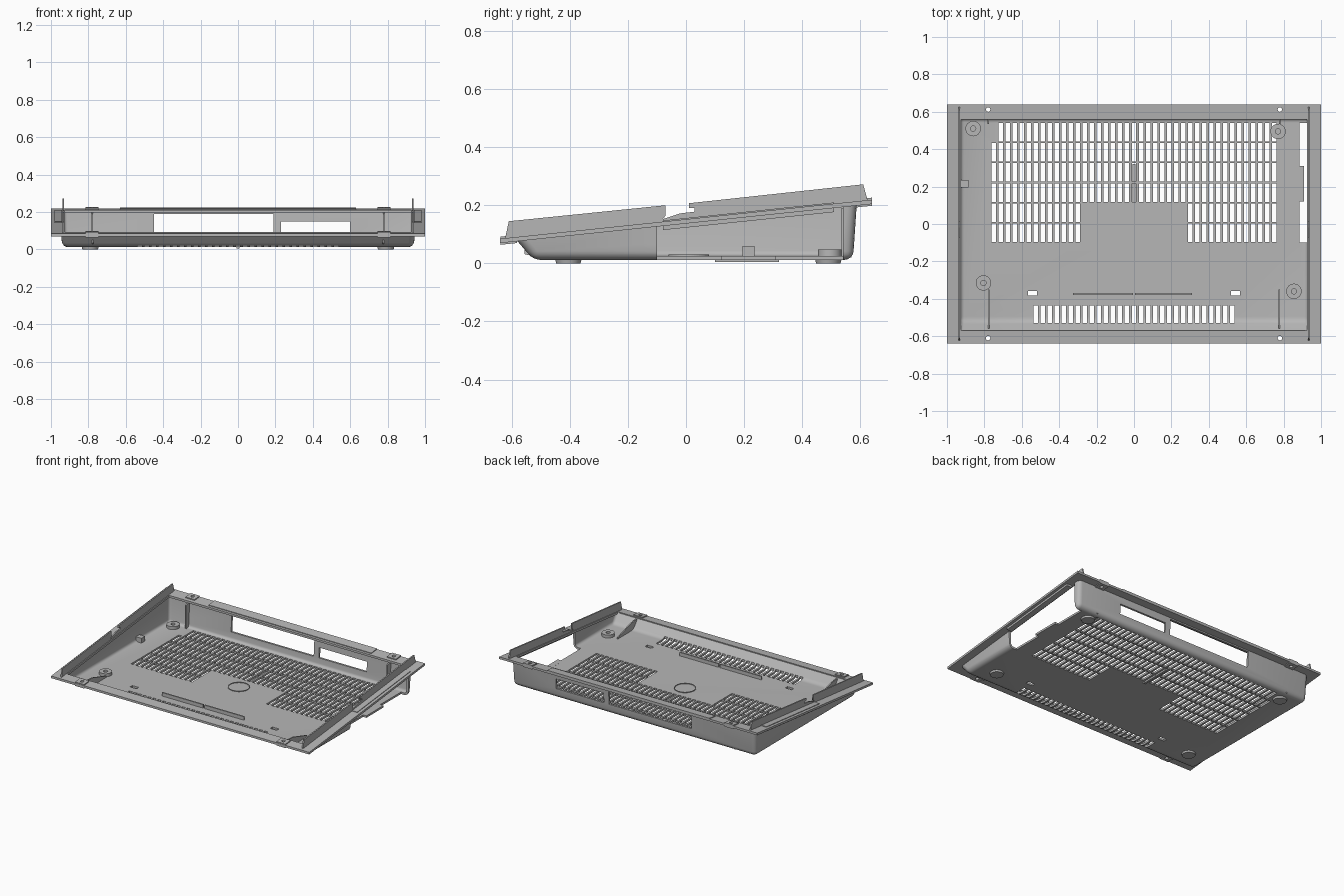
import bpy, bmesh
from math import radians
from mathutils import Matrix, Vector

if "Cube" in bpy.data.objects:
    bpy.data.objects.remove(bpy.data.objects["Cube"])

grey = bpy.data.materials.new("plastic_grey")
grey.use_nodes = True
COLOR = (0.47, 0.47, 0.47, 1)
grey.diffuse_color = COLOR
grey.node_tree.nodes["Principled BSDF"].inputs["Base Color"].default_value = COLOR


def rim_z(y):
    """Height of the tilted rim plane."""
    return 0.143 + 0.105 * y


def finish(bm, name):
    mesh = bpy.data.meshes.new(name)
    bm.to_mesh(mesh)
    bm.free()
    mesh.materials.append(grey)
    obj = bpy.data.objects.new(name, mesh)
    bpy.context.collection.objects.link(obj)
    return obj


def add_box(bm, x, y, z, tilt=False):
    verts = bmesh.ops.create_cube(bm, size=1)["verts"]
    for v in verts:
        i, j, k = (int(c > 0) for c in v.co)
        v.co = (x[i], y[j], z[k] + (rim_z(y[j]) if tilt else 0))


def box(name, x, y, z, tilt=False):
    bm = bmesh.new()
    add_box(bm, x, y, z, tilt)
    return finish(bm, name)


def add_cylinder(bm, x, y, z, r, segments=32, top=None):
    bmesh.ops.create_cone(bm, cap_ends=True, segments=segments, radius1=r,
                          radius2=top or r, depth=z[1] - z[0],
                          matrix=Matrix.Translation((x, y, (z[0] + z[1]) / 2)))


def plate(name, x, thickness, outline):
    """Upright plate: a (y, z) outline extruded along x."""
    bm = bmesh.new()
    face = bm.faces.new([bm.verts.new((x - thickness / 2, y, z)) for y, z in outline])
    ext = bmesh.ops.extrude_face_region(bm, geom=[face])
    moved = [g for g in ext["geom"] if isinstance(g, bmesh.types.BMVert)]
    bmesh.ops.translate(bm, vec=Vector((thickness, 0, 0)), verts=moved)
    bmesh.ops.recalc_face_normals(bm, faces=bm.faces)
    return finish(bm, name)


def apply(obj, kind, **settings):
    mod = obj.modifiers.new(kind, kind)
    for key, value in settings.items():
        setattr(mod, key, value)
    bpy.context.view_layer.objects.active = obj
    bpy.ops.object.modifier_apply(modifier=mod.name)


def cut(targets, cutter):
    cutter.hide_render = True
    for obj in targets:
        apply(obj, "BOOLEAN", operation="DIFFERENCE", solver="EXACT", object=cutter)
    bpy.data.objects.remove(cutter)


def smooth(obj):
    bpy.ops.object.select_all(action="DESELECT")
    obj.select_set(True)
    bpy.context.view_layer.objects.active = obj
    bpy.ops.object.shade_smooth_by_angle(angle=radians(30))


# Tray: open wedge shell with rounded bottom and corners
bm = bmesh.new()
bmesh.ops.create_cube(bm, size=1)
for v in bm.verts:
    side = 1 if v.co.x > 0 else -1
    back = v.co.y > 0
    if v.co.z > 0:
        y = 0.588 if back else -0.585
        v.co = (side * 0.945, y, rim_z(y))
    else:
        v.co = (side * 0.94, 0.575 if back else -0.525, 0.012)
bmesh.ops.delete(bm, geom=[f for f in bm.faces if f.normal.z > 0.7], context="FACES_ONLY")
edges = [e for e in bm.edges if not e.is_boundary]
bmesh.ops.bevel(bm, geom=edges, offset=0.03, segments=4, profile=0.5, affect="EDGES")
tray = finish(bm, "tray")
apply(tray, "SOLIDIFY", thickness=0.014, offset=-1)

# Ventilation slots and small floor holes
PITCH, HALF = 0.0375, 0.012
bm = bmesh.new()
for row in range(6):
    y1 = 0.54 - row * 0.1075
    for i in range(-20, 21):
        x = i * PITCH
        if (row > 3 and abs(x) < 0.27) or (row == 0 and i == -20):
            continue
        add_box(bm, (x - HALF, x + HALF), (y1 - 0.099, y1), (-0.05, 0.06))
for i in range(29):
    x = (i - 14) * PITCH
    add_box(bm, (x - HALF, x + HALF), (-0.53, -0.435), (-0.05, 0.06))
for x in (-0.543, 0.543):
    add_box(bm, (x - 0.025, x + 0.025), (-0.383, -0.358), (-0.05, 0.06))
cut([tray], finish(bm, "slot_cutter"))

# Rear connector windows and the open left side
bm = bmesh.new()
add_box(bm, (-0.45, 0.19), (0.5, 0.7), (0.08, 0.19))
add_box(bm, (0.23, 0.6), (0.5, 0.7), (0.08, 0.15))
add_box(bm, (0.885, 1.1), (-0.1, 0.54), (-0.1, 0.4))
cut([tray], finish(bm, "window_cutter"))
smooth(tray)
box("side_tab", (0.87, 0.91), (0.12, 0.31), (0.012, 0.026))

# Tilted flange around the rim
FLANGE = (-0.006, 0.009)
front = box("front_flange", (-1, 1), (-0.64, -0.57), FLANGE, True)
back = box("back_flange", (-1, 1), (0.56, 0.64), FLANGE, True)
for side, label in ((-1, "right"), (1, "left")):
    xs = sorted((side * 0.925, side))
    box(label + "_flange", xs, (-0.57, 0.56), FLANGE, True)
    xs = sorted((side * 0.94, side * 0.98))
    box(label + "_grip", xs, (-0.08, 0.51), (-0.02, 0.013), True)
box("back_strip", (-0.63, 0.63), (0.575, 0.64), (0.009, 0.014), True)

# Screw tabs on the flange, pierced together with it
parts = [front, back]
bm = bmesh.new()
for x in (-0.78, 0.78):
    for y in (-0.61, 0.612):
        parts.append(box("screw_tab", (x - 0.035, x + 0.035),
                         (y - 0.028, y + 0.028), (-0.012, 0.016), True))
        add_cylinder(bm, x, y, (0, 0.4), 0.012, 16)
cut(parts, finish(bm, "screw_cutter"))

# Side fins with a stepped notch in the middle
fin = [(-0.625, 0.076), (-0.61, 0.145), (-0.07, 0.2), (-0.07, 0.165), (-0.08, 0.152),
       (-0.02, 0.172), (0.03, 0.178), (0.03, 0.19), (0.01, 0.19), (0.01, 0.207),
       (0.61, 0.272), (0.628, 0.208)]
for side, label in ((-1, "right"), (1, "left")):
    plate(label + "_fin", side * 0.935, 0.009, fin)
    # Front brackets and rear corner ribs
    plate(label + "_bracket", side * 0.777, 0.008,
          [(-0.555, 0.03), (-0.56, 0.085), (-0.5, 0.08), (-0.35, 0.035), (-0.35, 0.02)])
    plate(label + "_rear_rib", side * 0.78, 0.008,
          [(0.535, 0.02), (0.535, 0.19), (0.575, 0.2), (0.57, 0.02)])

# Feet
for x in (-0.79, 0.79):
    for y in (-0.405, 0.49):
        bm = bmesh.new()
        add_cylinder(bm, x, y, (0, 0.016), 0.042, top=0.046)
        smooth(finish(bm, "foot"))

# Screw bosses standing on the floor
for x, y in ((-0.86, 0.51), (0.77, 0.495), (-0.805, -0.315), (0.855, -0.36)):
    bm = bmesh.new()
    add_cylinder(bm, x, y, (0.02, 0.047), 0.041)
    boss = finish(bm, "screw_boss")
    bm = bmesh.new()
    add_cylinder(bm, x, y, (0.03, 0.1), 0.014)
    cut([boss], finish(bm, "boss_cutter"))
    smooth(boss)

# Floor details: centre ring, stiffening ribs, wall block, underside ridge
bm = bmesh.new()
add_cylinder(bm, 0, 0.01, (0.02, 0.03), 0.07, 48)
ring = finish(bm, "centre_ring")
bm = bmesh.new()
add_cylinder(bm, 0, 0.01, (0, 0.1), 0.066, 48)
cut([ring], finish(bm, "ring_cutter"))
for x in ((-0.325, -0.006), (0.006, 0.31)):
    box("floor_rib", x, (-0.379, -0.369), (0.02, 0.05))
box("wall_block", (-0.93, -0.885), (0.195, 0.235), (0.02, 0.06))
box("underside_ridge", (-0.008, 0.008), (0.1, 0.32), (0.004, 0.016))
